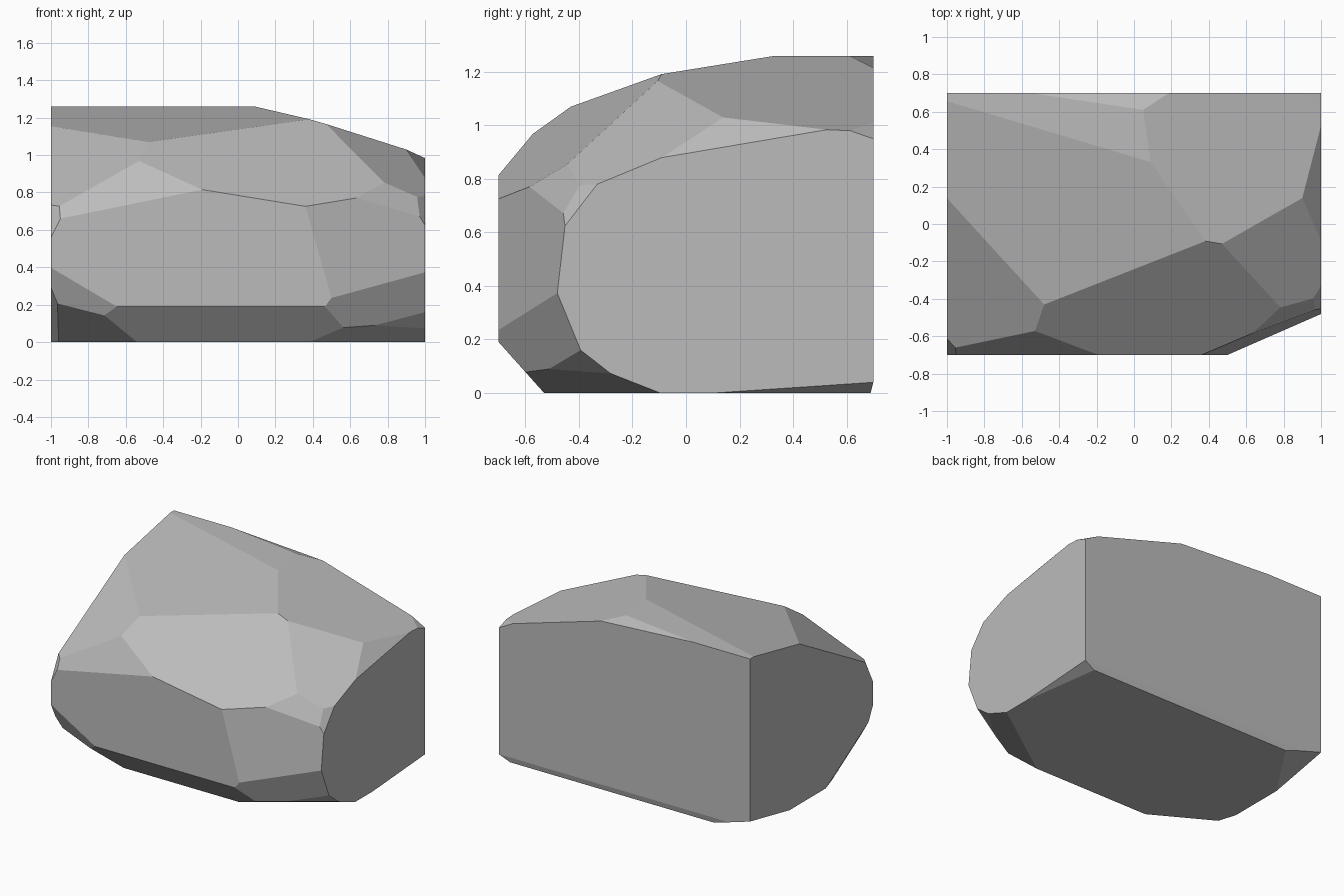
import bpy
import bmesh
from mathutils import Matrix, Vector

# Remove the default cube only
default_cube = bpy.data.objects.get("Cube")
if default_cube:
    bpy.data.objects.remove(default_cube, do_unlink=True)


def make_material(name, colour):
    material = bpy.data.materials.new(name)
    material.use_nodes = True
    material.diffuse_color = colour
    shader = material.node_tree.nodes["Principled BSDF"]
    shader.inputs["Base Color"].default_value = colour
    return material


def chisel(mesh, normal, distance):
    """Slice off everything beyond the plane and cap the cut with one face."""
    normal = Vector(normal)
    point = normal * (distance / normal.length_squared)
    everything = mesh.verts[:] + mesh.edges[:] + mesh.faces[:]
    cut = bmesh.ops.bisect_plane(
        mesh, geom=everything, dist=0.0001,
        plane_co=point, plane_no=normal, clear_outer=True)
    rim = [item for item in cut["geom_cut"] if isinstance(item, bmesh.types.BMEdge)]
    if len(rim) > 2:
        bmesh.ops.edgenet_fill(mesh, edges=rim)


# Each cut is an outward direction and its plane offset
crown_cuts = [
    ((-.061, -.204, 1), 1.187),   # broad crown
    ((.294, .042, 1), 1.30),      # crown falling to the side
    ((.06, .4, 1), 1.507),        # rear sliver
    ((.54, .35, 1), 1.735),       # rear corner chip
]
shoulder_cuts = [
    ((.162, -.771, 1), 1.324),    # front slope
    ((-.45, -.56, 1), 1.527),     # side slope
    ((-.204, -1.74, 1), 2.072),   # front brow
    ((-2, -2, 1), 3.96),          # brow chip
    ((.553, -.412, 1), 1.47),     # opposite slope
    ((1.11, -.169, 1), 2.005),    # side edge
    ((.86, -1.53, 1), 2.209),     # corner bevel
    ((1.94, -1.29, 1), 3.148),    # corner chip
    ((.406, -1, .115), .93),      # angled cheek
]
base_cuts = [
    ((.55, -1, -.41), .878),      # under the cheek
    ((0, -1.12, -1), .594),       # front undercut
    ((.7, -1, -2.55), .796),      # low corner
    ((.608, -.78, -1), .755),     # low corner chip
    ((.476, .067, -1), .483),     # side underside
    ((-.29, -1, -.49), .795),     # front lower bevel
    ((-.57, -1, -1.59), .838),    # lower corner
    ((-1.9, -.6, -1), 1.997),     # lower corner chip
    ((-.3, .2, -1), .35),         # rear underside corner
    ((0, 1, -.25), .69),          # rear foot
]

# Rough block, faceted by the cuts
mesh = bmesh.new()
block = Matrix.Translation((0, 0, .63)) @ Matrix.Diagonal((2, 1.4, 1.26, 1))
bmesh.ops.create_cube(mesh, size=1, matrix=block)
for normal, distance in crown_cuts + shoulder_cuts + base_cuts:
    chisel(mesh, normal, distance)
bmesh.ops.recalc_face_normals(mesh, faces=mesh.faces[:])

# Flat-shaded boulder
boulder_mesh = bpy.data.meshes.new("boulder")
mesh.to_mesh(boulder_mesh)
mesh.free()
boulder = bpy.data.objects.new("boulder", boulder_mesh)
bpy.context.collection.objects.link(boulder)
boulder_mesh.materials.append(make_material("stone grey", (.5, .5, .5, 1)))
